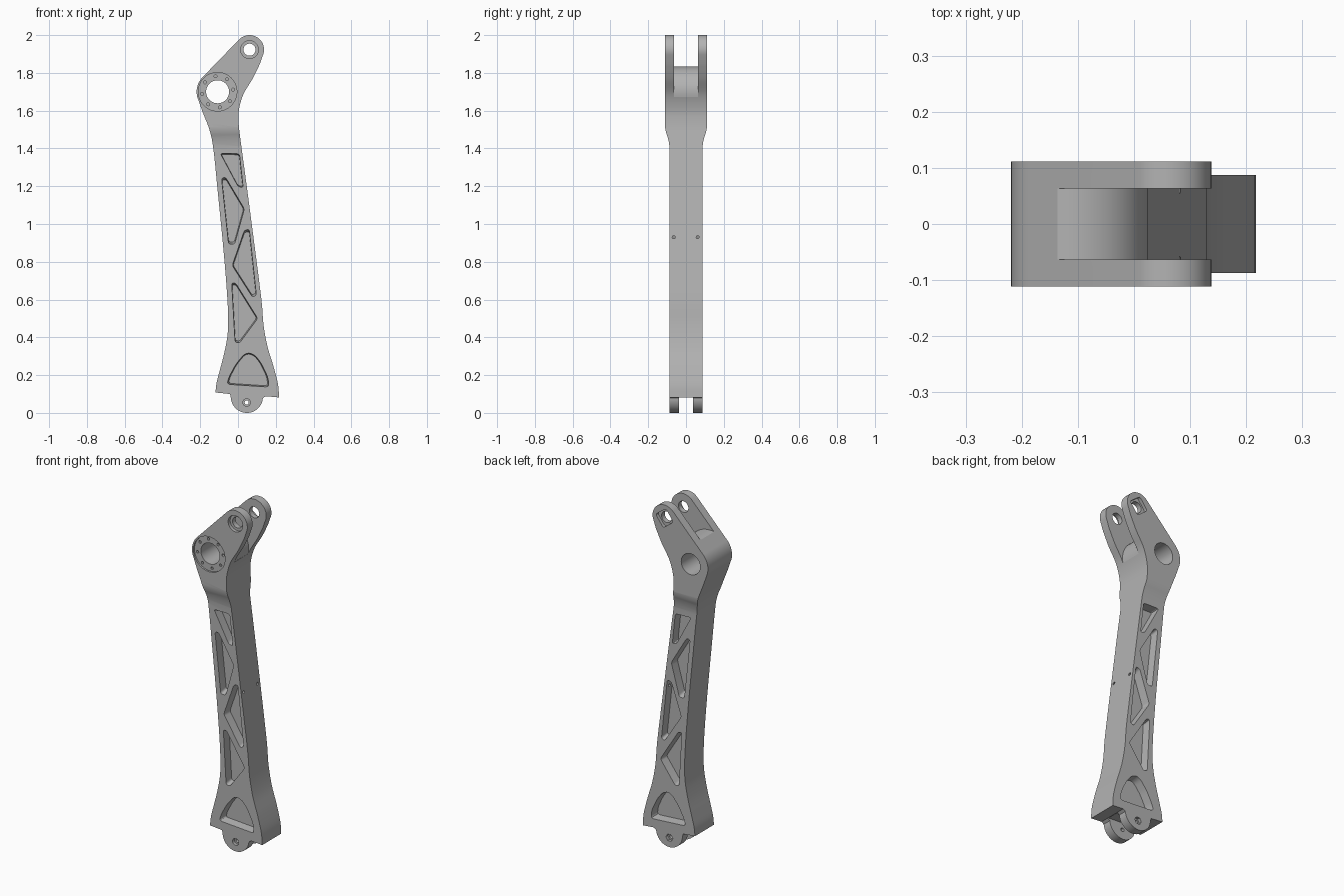
import bpy, bmesh, math
from mathutils import Vector

if "Cube" in bpy.data.objects:
    bpy.data.objects.remove(bpy.data.objects["Cube"])

PIVOT, LUG, TAB = (-0.108, 1.70), (0.061, 1.923), (0.047, 0.085)
TAB_HOLE = (0.046, 0.055)
LEAN = math.radians(53)          # direction from pivot to lug


def arc(centre, r, start, end, n=24):
    angles = [math.radians(start + (end - start) * i / n) for i in range(n + 1)]
    return [(centre[0] + r * math.cos(a), centre[1] + r * math.sin(a)) for a in angles]


def circle(centre, r, n=48, turn=0):
    return arc(centre, r, turn, turn + 360, n)[:-1]


def smooth(points, steps=5):
    """Catmull-Rom curve through the points."""
    p = [Vector(q) for q in points]
    p = [2 * p[0] - p[1]] + p + [2 * p[-1] - p[-2]]
    out = []
    for a, b, c, d in zip(p, p[1:], p[2:], p[3:]):
        for i in range(steps):
            t = i / steps
            out.append(tuple(0.5 * (2 * b + (c - a) * t + (2 * a - 5 * b + 4 * c - d) * t ** 2
                                    + (3 * b - a - 3 * c + d) * t ** 3)))
    return out + [tuple(points[-1])]


def rounded(points, size=0.014):
    """Replace each corner by a short curve."""
    p = [Vector(q) for q in points]
    out = []
    for i, q in enumerate(p):
        to_a, to_b = p[i - 1] - q, p[(i + 1) % len(p)] - q
        a = q + to_a.normalized() * min(size, to_a.length * 0.4)
        b = q + to_b.normalized() * min(size, to_b.length * 0.4)
        for t in (0, 0.25, 0.5, 0.75, 1):
            out.append(tuple(a * (1 - t) ** 2 + q * 2 * t * (1 - t) + b * t ** 2))
    return out


def prism(name, points, y0, y1, end_scale=1):
    """Profile in x and z, swept along y; the y1 end may shrink."""
    centre = sum((Vector(q) for q in points), Vector((0, 0))) / len(points)
    bm = bmesh.new()
    rings = []
    for y, s in ((y0, 1), (y1, end_scale)):
        ring = [centre + (Vector(q) - centre) * s for q in points]
        rings.append([bm.verts.new((q.x, y, q.y)) for q in ring])
        bm.faces.new(rings[-1])
    n = len(points)
    for i in range(n):
        j = (i + 1) % n
        bm.faces.new((rings[0][i], rings[0][j], rings[1][j], rings[1][i]))
    bmesh.ops.recalc_face_normals(bm, faces=bm.faces)
    mesh = bpy.data.meshes.new(name)
    bm.to_mesh(mesh)
    bm.free()
    obj = bpy.data.objects.new(name, mesh)
    bpy.context.collection.objects.link(obj)
    return obj


def combine(target, tool, operation="DIFFERENCE"):
    tool.hide_render = True
    bpy.context.view_layer.objects.active = target
    mod = target.modifiers.new("cut", "BOOLEAN")
    mod.operation, mod.solver, mod.object = operation, "EXACT", tool
    bpy.ops.object.modifier_apply(modifier=mod.name)
    bpy.data.objects.remove(tool)


def cut(points, y0, y1, end_scale=1):
    combine(arm, prism("cutter", points, y0, y1, end_scale))


# Arm outline
left_edge = smooth([(-0.211, 1.66), (-0.188, 1.595), (-0.15, 1.495), (-0.13, 1.395),
                    (-0.108, 1.18), (-0.077, 0.865), (-0.056, 0.6), (-0.053, 0.44),
                    (-0.071, 0.325), (-0.098, 0.22), (-0.114, 0.156), (-0.119, 0.108)])
right_edge = smooth([(0.217, 0.082), (0.212, 0.15), (0.188, 0.246), (0.156, 0.352),
                     (0.135, 0.468), (0.124, 0.6), (0.087, 0.89), (0.045, 1.21),
                     (0.013, 1.447), (0.003, 1.54), (0.006, 1.61), (0.03, 1.69),
                     (0.078, 1.77), (0.117, 1.85)])
outline = (arc(LUG, 0.077, -25, 136) + arc(PIVOT, 0.111, 136, 198) + left_edge
           + [(-0.042, 0.1)] + arc(TAB, 0.085, 185, 355) + [(0.146, 0.088)] + right_edge)
arm = prism("arm", outline, -0.2, 0.2)

# Side thickness: slim shaft, wider head
half = [(0.0875, -0.1), (0.0875, 1.41), (0.09, 1.43), (0.097, 1.46),
        (0.106, 1.485), (0.111, 1.51), (0.111, 2.1)]
envelope = prism("envelope", half + [(-y, z) for y, z in reversed(half)], -0.5, 0.5)
envelope.rotation_euler.z = math.pi / 2
bpy.context.view_layer.update()
combine(arm, envelope, "INTERSECT")

# Fork slot, with its floor rounded about the pivot
spread = 65
floor = arc(PIVOT, 0.133, math.degrees(LEAN) + spread, math.degrees(LEAN) - spread)
along, across = Vector((math.cos(LEAN), math.sin(LEAN))), Vector((math.sin(LEAN), -math.cos(LEAN)))
base = Vector(PIVOT) + along * 0.133 * math.cos(math.radians(spread))
far = [tuple(base + across * a + along * b)
       for a, b in ((0.3, 0), (0.3, 0.5), (-0.3, 0.5), (-0.3, 0))]
cut(floor + far, -0.063, 0.063)

# Slot between the two foot tabs
cut([(-0.041, -0.05), (0.145, -0.05), (0.145, 0.09), (-0.041, 0.102)], -0.038, 0.038)

# Lightening pockets on both faces
pockets = [
    rounded([(-0.095, 1.376), (0.008, 1.373), (0.028, 1.19), (0, 1.198)]),
    rounded([(-0.088, 1.246), (-0.066, 1.25), (0.035, 1.08), (-0.018, 0.89), (-0.05, 0.89)]),
    rounded([(0.06, 0.975), (0.034, 0.97), (-0.032, 0.78), (0.077, 0.61), (0.098, 0.62)]),
    rounded([(-0.034, 0.69), (-0.013, 0.69), (0.106, 0.5), (0.008, 0.367), (-0.016, 0.372)]),
    rounded([(-0.06, 0.15), (0.167, 0.135), (0.16, 0.188), (0.125, 0.262), (0.093, 0.304),
             (0.06, 0.32), (0.03, 0.31), (-0.013, 0.257), (-0.05, 0.188)], 0.02),
]
for shape in pockets:
    for side in (-1, 1):
        cut(shape, side * 0.1, side * 0.038, 0.92)

# Pivot bore, flange seat and bolt holes
cut(circle(PIVOT, 0.061), -0.3, 0.3)
cut(circle(PIVOT, 0.102), -0.3, -0.101)
for bolt in circle(PIVOT, 0.083, 8, 8):
    cut(circle(bolt, 0.008, 12), -0.3, -0.06)

# Lug holes: round seat in front, square seat behind
cut(circle(LUG, 0.032), -0.3, 0.3)
cut(circle(LUG, 0.047), -0.3, -0.092)
cut(rounded(circle(LUG, 0.058, 4, math.degrees(LEAN) + 45), 0.012), 0.092, 0.3)

# Foot holes with seats
cut(circle(TAB_HOLE, 0.011, 24), -0.3, 0.3)
cut(circle(TAB_HOLE, 0.02, 24), -0.3, -0.07)
cut(circle(TAB_HOLE, 0.022, 6), 0.07, 0.3)

# Two small pin holes in the left edge
for y in (-0.065, 0.062):
    pin = prism("pin", circle((0, 0), 0.008, 12), -0.05, 0.05)
    pin.rotation_euler.z = math.pi / 2
    pin.location = (0.09, y, 0.93)
    bpy.context.view_layer.update()
    combine(arm, pin)

# Colour and shading
grey = bpy.data.materials.new("machined grey")
grey.use_nodes = True
colour = (0.45, 0.45, 0.45, 1)
grey.diffuse_color = colour
grey.node_tree.nodes["Principled BSDF"].inputs["Base Color"].default_value = colour
arm.data.materials.clear()
arm.data.materials.append(grey)
bpy.ops.object.select_all(action="DESELECT")
arm.select_set(True)
bpy.context.view_layer.objects.active = arm
bpy.ops.object.shade_smooth_by_angle(angle=math.radians(30))
